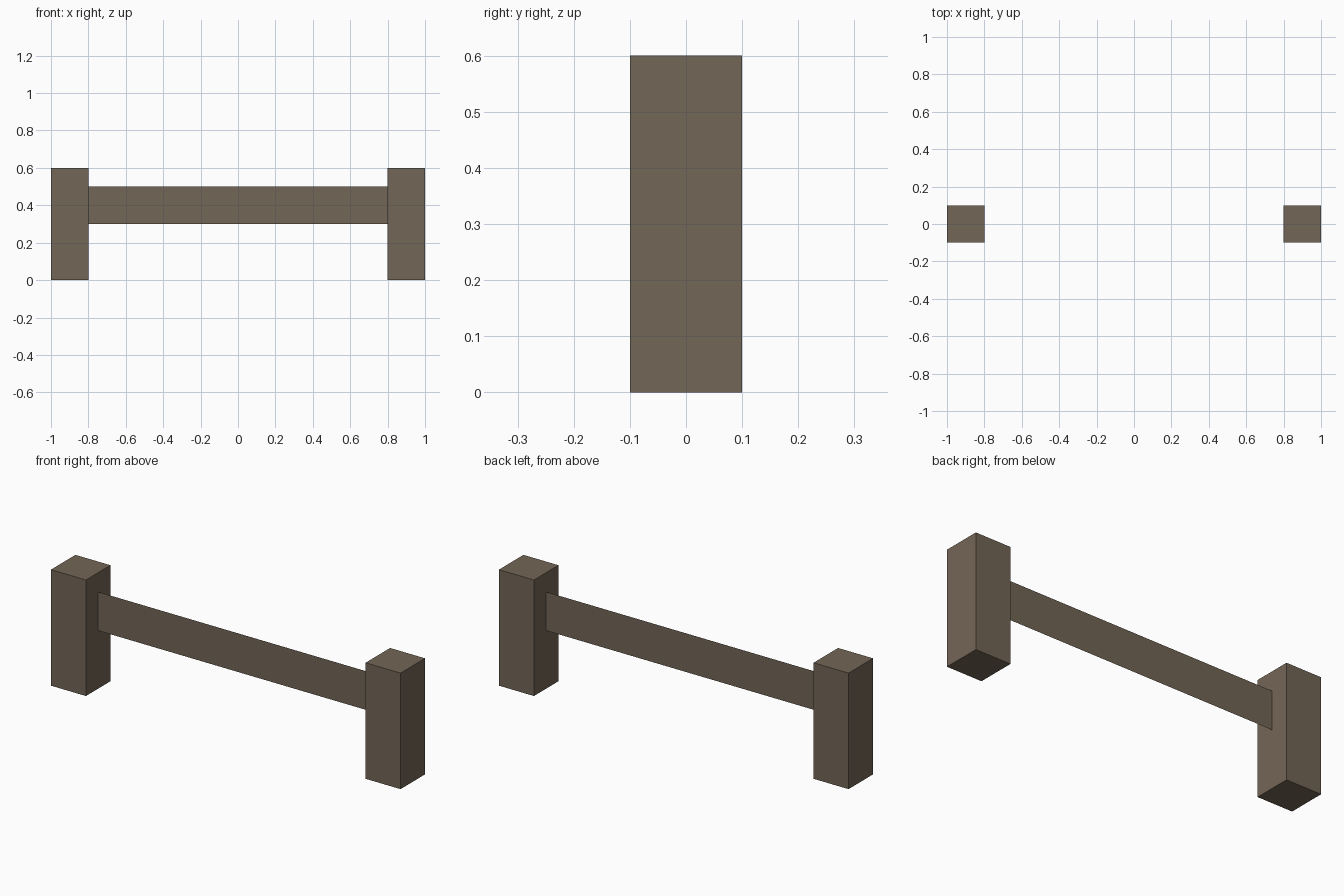
import bpy
import bmesh
from mathutils import Matrix, Vector

if "Cube" in bpy.data.objects:
    bpy.data.objects.remove(bpy.data.objects["Cube"])

wood = bpy.data.materials.new("weathered_wood")
wood.diffuse_color = (0.171, 0.133, 0.093, 1.0)
wood.use_nodes = True
wood.node_tree.nodes["Principled BSDF"].inputs["Base Color"].default_value = wood.diffuse_color


def add_object(name, bm, location):
    mesh = bpy.data.meshes.new(name)
    bm.to_mesh(mesh)
    bm.free()
    mesh.materials.append(wood)
    obj = bpy.data.objects.new(name, mesh)
    obj.location = location
    bpy.context.collection.objects.link(obj)
    return obj


# Square end posts
for name, x in (("left_post", -0.9), ("right_post", 0.9)):
    bm = bmesh.new()
    bmesh.ops.create_cube(bm, size=1.0, matrix=Matrix.Diagonal((0.2, 0.2, 0.6, 1.0)))
    add_object(name, bm, (x, 0, 0.3))

# Flat rail board: a single sheet between the posts
bm = bmesh.new()
corners = [(-0.8, -0.1), (0.8, -0.1), (0.8, 0.1), (-0.8, 0.1)]
bm.faces.new([bm.verts.new(Vector((x, 0, z))) for x, z in corners])
add_object("rail_board", bm, (0, 0, 0.4))
